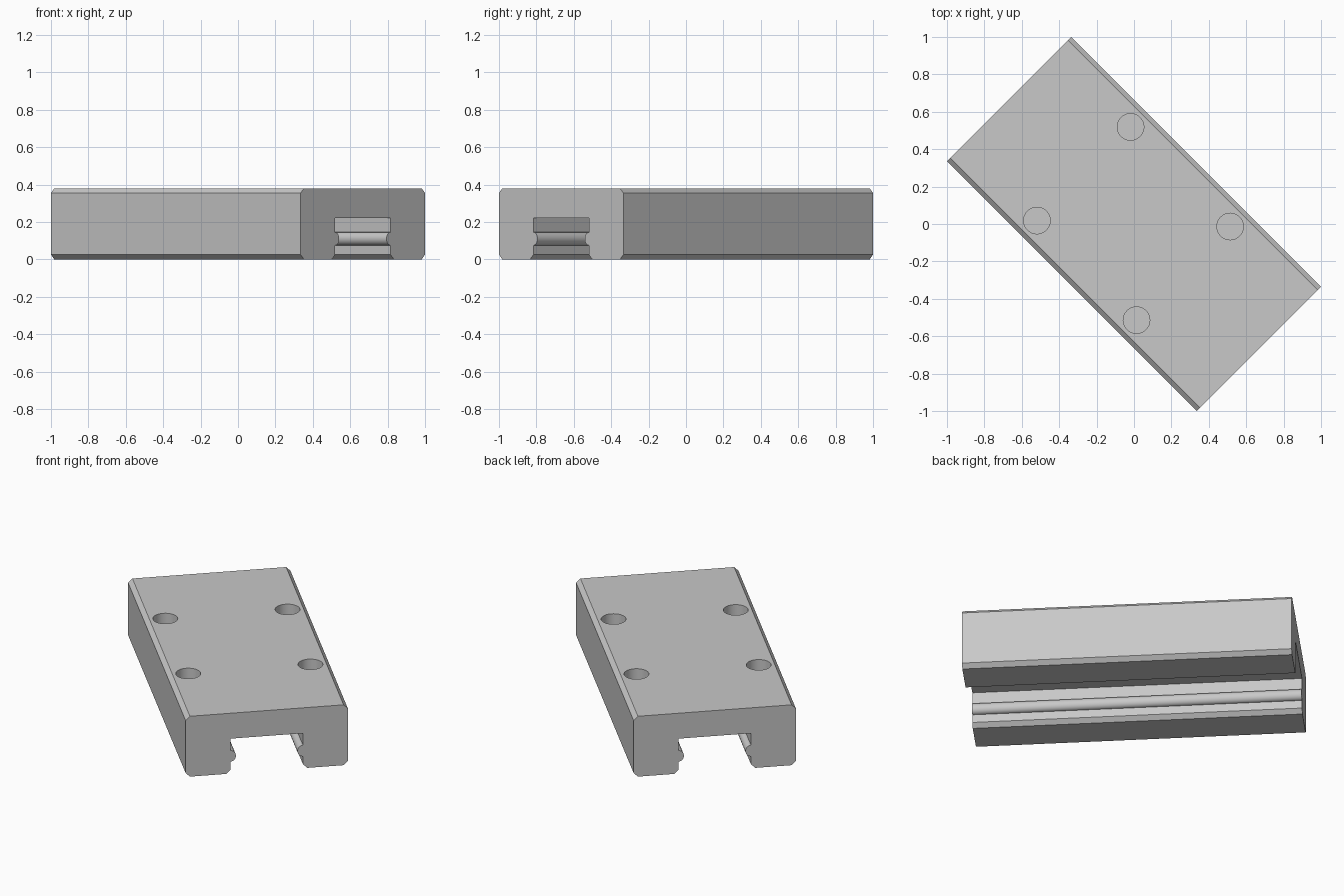
import bpy, bmesh, math
from mathutils import Matrix

cube = bpy.data.objects.get("Cube")
if cube:
    bpy.data.objects.remove(cube, do_unlink=True)

HALF_W, LENGTH, HEIGHT = 0.47, 1.888, 0.38
BEVEL = 0.025
SLOT_W, SLOT_TOP = 0.21, 0.22
RIDGE_Z, RIDGE_R = 0.11, 0.035

grey = bpy.data.materials.new("light grey steel")
grey.use_nodes = True
colour = (0.58, 0.58, 0.58, 1)
grey.diffuse_color = colour
grey.node_tree.nodes["Principled BSDF"].inputs["Base Color"].default_value = colour


def finish(bm, name):
    bmesh.ops.recalc_face_normals(bm, faces=bm.faces[:])
    mesh = bpy.data.meshes.new(name)
    bm.to_mesh(mesh)
    bm.free()
    mesh.materials.append(grey)
    obj = bpy.data.objects.new(name, mesh)
    bpy.context.collection.objects.link(obj)
    return obj


# Half of the cross-section, from the roof of the slot round to the top edge
ridge = []
for i in range(17):
    a = math.pi / 2 + math.pi * i / 16
    ridge.append((SLOT_W + RIDGE_R * 0.9 * math.cos(a), RIDGE_Z + RIDGE_R * math.sin(a)))
half = [(SLOT_W, SLOT_TOP)] + ridge + [
    (SLOT_W, BEVEL), (SLOT_W + BEVEL, 0),
    (HALF_W - BEVEL, 0), (HALF_W, BEVEL),
    (HALF_W, HEIGHT - BEVEL), (HALF_W - BEVEL, HEIGHT)]
profile = half + [(-v, z) for v, z in reversed(half)]

# Carriage body: the section swept along its length
bm = bmesh.new()
face = bm.faces.new([bm.verts.new((-LENGTH / 2, v, z)) for v, z in profile])
swept = bmesh.ops.extrude_face_region(bm, geom=[face], use_keep_orig=True)
moved = [e for e in swept["geom"] if isinstance(e, bmesh.types.BMVert)]
bmesh.ops.translate(bm, verts=moved, vec=(LENGTH, 0, 0))
body = finish(bm, "carriage_body")

# Four blind mounting holes
bm = bmesh.new()
for u in (-0.38, 0.373):
    for v in (-0.354, 0.354):
        bmesh.ops.create_cone(bm, cap_ends=True, segments=48, radius1=0.071, radius2=0.071,
                              depth=0.4, matrix=Matrix.Translation((u, v, HEIGHT)))
cutter = finish(bm, "hole_cutter")
cutter.hide_render = True
cutter.hide_viewport = False

cut = body.modifiers.new("mounting_holes", "BOOLEAN")
cut.object = cutter
cut.solver = "EXACT"
bpy.context.view_layer.objects.active = body
body.select_set(True)
bpy.ops.object.modifier_apply(modifier=cut.name)
bpy.data.objects.remove(cutter, do_unlink=True)

# Turn the block diagonally and smooth only the round surfaces
body.data.transform(Matrix.Rotation(-math.pi / 4, 4, "Z"))
bpy.ops.object.shade_smooth_by_angle(angle=math.radians(30))
